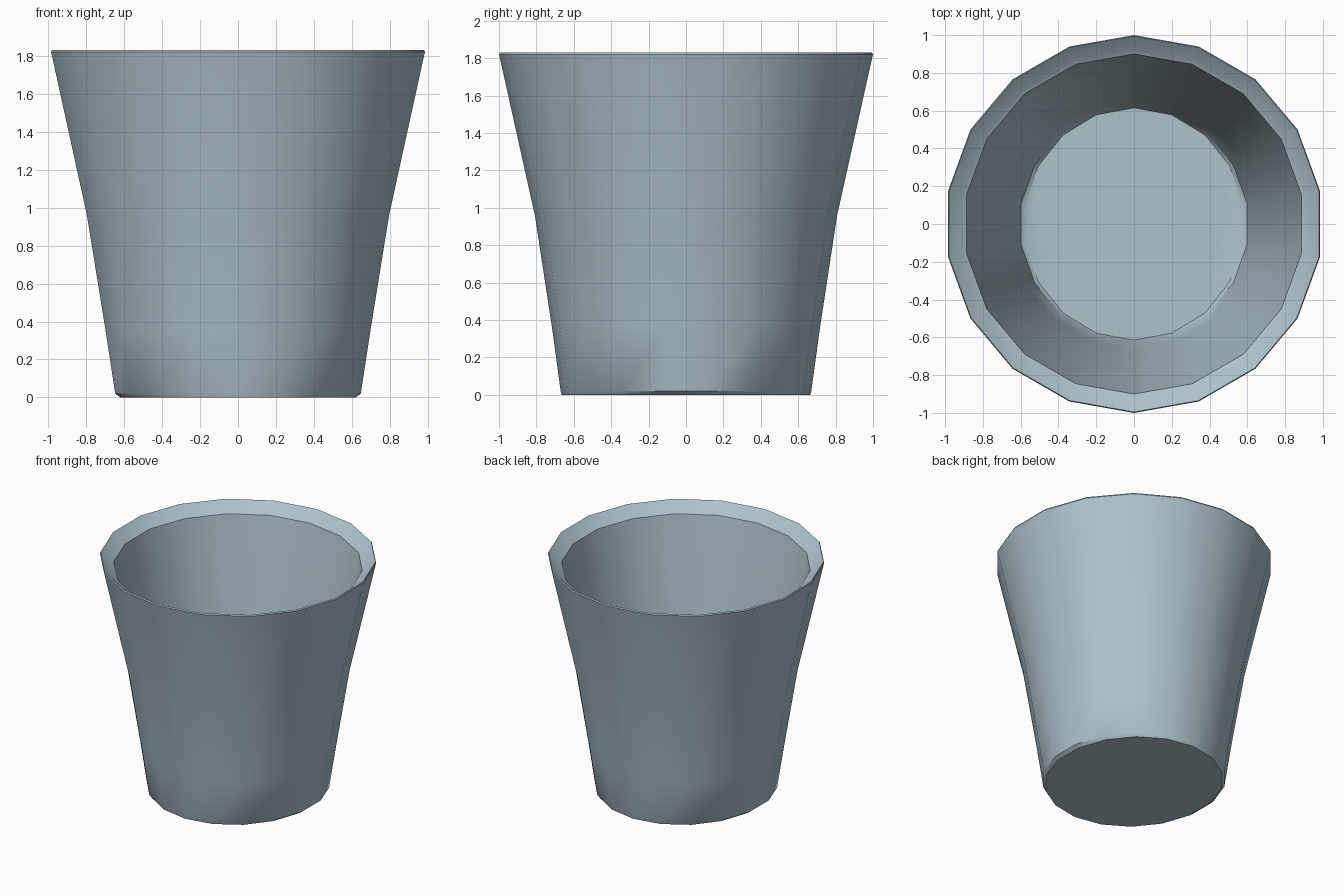
import bpy, bmesh, math

if "Cube" in bpy.data.objects:
    bpy.data.objects.remove(bpy.data.objects["Cube"])

SIDES = 18

# Cup colour
mat = bpy.data.materials.new("pale_blue_grey")
mat.diffuse_color = (0.42, 0.54, 0.60, 1)
mat.use_nodes = True
mat.node_tree.nodes["Principled BSDF"].inputs["Base Color"].default_value = mat.diffuse_color

# Continuous profile: outer base -> wall -> rim -> inner wall -> floor
# (radius, height, x squeeze)
profile = [
    (0.665, 0.00, 0.945), (0.67, 0.02, 0.98), (0.715, 0.35, 0.99),
    (0.808, 0.96, 1), (0.995, 1.80, 1), (1.0, 1.82, 1), (0.995, 1.83, 1),
    (0.92, 1.765, 1), (0.90, 1.755, 1),
    (0.755, 0.97, 1), (0.66, 0.35, 0.99), (0.62, 0.065, 0.98), (0.615, 0.05, 0.95),
]

bm = bmesh.new()
rings = []
for r, z, sx in profile:
    ring = []
    for i in range(SIDES):
        a = math.pi / 2 + 2 * math.pi * i / SIDES
        ring.append(bm.verts.new((r * sx * math.cos(a), r * math.sin(a), z)))
    rings.append(ring)
for a, b in zip(rings, rings[1:]):
    for i in range(SIDES):
        j = (i + 1) % SIDES
        bm.faces.new((a[i], a[j], b[j], b[i]))
bm.faces.new(rings[0])    # underside
bm.faces.new(rings[-1])   # inside floor
bmesh.ops.recalc_face_normals(bm, faces=bm.faces)

mesh = bpy.data.meshes.new("cup")
bm.to_mesh(mesh)
bm.free()
mesh.materials.append(mat)
cup = bpy.data.objects.new("cup", mesh)
bpy.context.collection.objects.link(cup)

# Smooth walls with crisp rim and floor edges
bpy.context.view_layer.objects.active = cup
cup.select_set(True)
bpy.ops.object.shade_smooth_by_angle(angle=math.radians(35))
